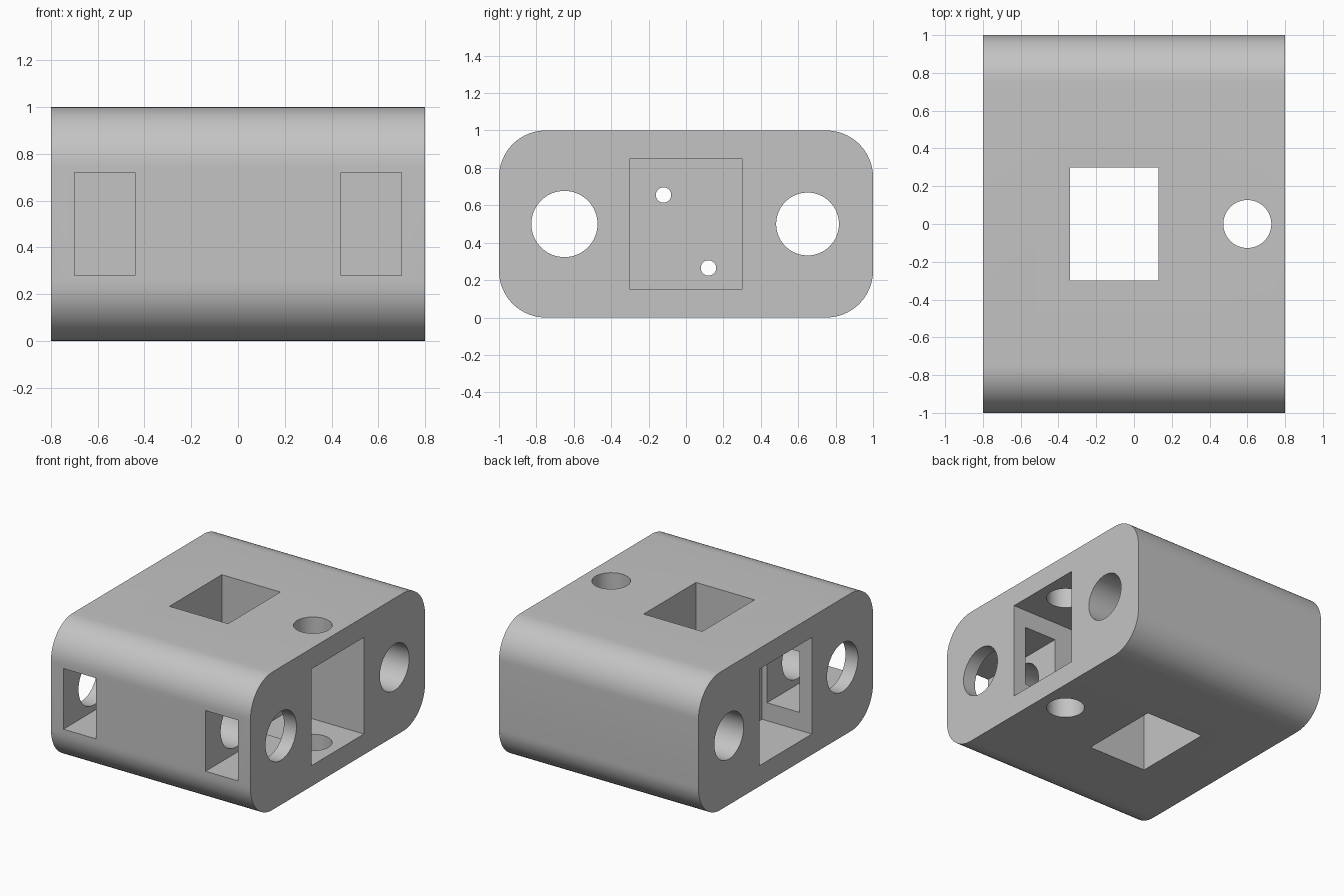
import bpy, bmesh, math
from mathutils import Matrix, Vector

default = bpy.data.objects.get("Cube")
if default:
    bpy.data.objects.remove(default, do_unlink=True)

grey = bpy.data.materials.new("light grey")
grey.use_nodes = True
colour = (0.55, 0.55, 0.55, 1)
grey.diffuse_color = colour
grey.node_tree.nodes["Principled BSDF"].inputs["Base Color"].default_value = colour


def make_object(name, bm):
    bmesh.ops.recalc_face_normals(bm, faces=bm.faces)
    mesh = bpy.data.meshes.new(name)
    bm.to_mesh(mesh)
    bm.free()
    mesh.materials.append(grey)
    obj = bpy.data.objects.new(name, mesh)
    bpy.context.collection.objects.link(obj)
    return obj


def box(name, low, high):
    low, high = Vector(low), Vector(high)
    bm = bmesh.new()
    bmesh.ops.create_cube(bm, size=1, matrix=Matrix.Translation((low + high) / 2)
                          @ Matrix.Diagonal((*(high - low), 1)))
    return make_object(name, bm)


def rod(name, centre, radius, length, axis):
    bm = bmesh.new()
    turn = Matrix.Rotation(math.pi / 2, 4, 'Y') if axis == 'X' else Matrix()
    bmesh.ops.create_cone(bm, cap_ends=True, segments=64, radius1=radius, radius2=radius,
                          depth=length, matrix=Matrix.Translation(centre) @ turn)
    return make_object(name, bm)


# Block with its four long edges rounded
bm = bmesh.new()
bmesh.ops.create_cube(bm, size=1, matrix=Matrix.Translation((0, 0, 0.5))
                      @ Matrix.Diagonal((1.6, 2, 1, 1)))
long_edges = [e for e in bm.edges if abs(e.verts[0].co.x - e.verts[1].co.x) > 1]
bmesh.ops.bevel(bm, geom=long_edges, offset=0.25, segments=16, profile=0.5, affect='EDGES')
block = make_object("housing_block", bm)

cutters = [
    # End pockets and the central window
    box("left_pocket", (0.19, -0.3, 0.15), (1, 0.3, 0.85)),
    box("right_pocket", (-1, -0.3, 0.15), (-0.40, 0.3, 0.85)),
    box("window", (-0.34, -0.3, -0.2), (0.13, 0.3, 1.2)),
    # Lengthwise bores
    rod("front_bore", (0, -0.65, 0.5), 0.177, 2, 'X'),
    rod("back_bore", (0, 0.65, 0.5), 0.168, 2, 'X'),
    # Small holes through the inner walls
    rod("upper_screw_hole", (0, -0.12, 0.655), 0.041, 1, 'X'),
    rod("lower_screw_hole", (0, 0.12, 0.265), 0.041, 1, 'X'),
    # Vertical hole through the left pocket
    rod("vertical_hole", (0.6, 0, 0.5), 0.127, 1.4, 'Z'),
]
# Front slots reaching into the end pockets
for side in (-1, 1):
    x = side * 0.57
    cutters.append(box("front_slot", (x - 0.13, -1.2, 0.28), (x + 0.13, -0.2, 0.72)))

bpy.context.view_layer.objects.active = block
block.select_set(True)
for cutter in cutters:
    cutter.hide_render = True
    cut = block.modifiers.new(cutter.name, 'BOOLEAN')
    cut.operation = 'DIFFERENCE'
    cut.solver = 'EXACT'
    cut.object = cutter
    bpy.ops.object.modifier_apply(modifier=cut.name)
    bpy.data.objects.remove(cutter, do_unlink=True)

bpy.ops.object.shade_smooth_by_angle(angle=math.radians(30))
